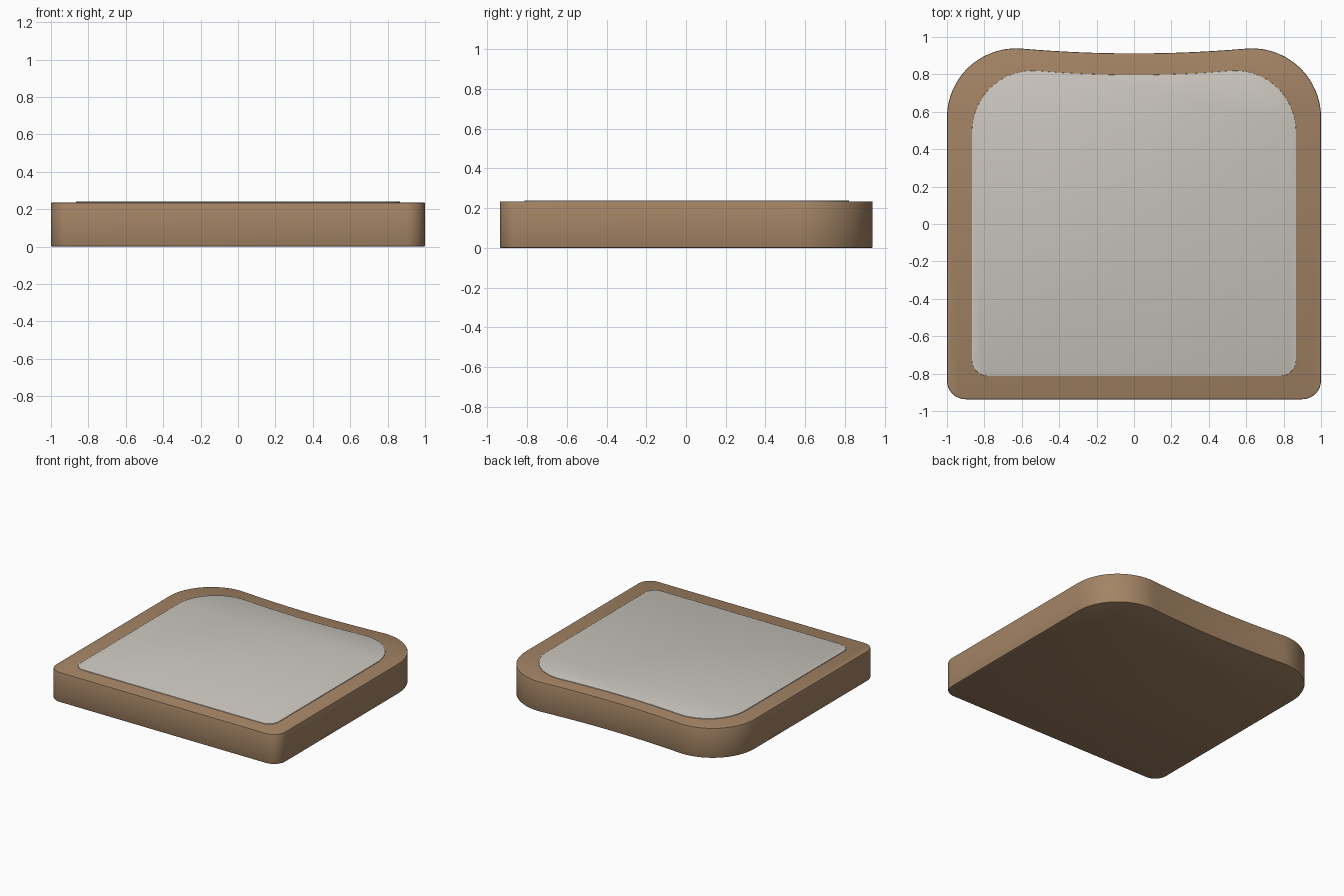
import bpy, bmesh
from math import sin, cos, radians

if "Cube" in bpy.data.objects:
    bpy.data.objects.remove(bpy.data.objects["Cube"])


def material(name, color):
    m = bpy.data.materials.new(name)
    m.diffuse_color = (*color, 1)
    m.use_nodes = True
    m.node_tree.nodes["Principled BSDF"].inputs["Base Color"].default_value = m.diffuse_color
    return m


def outline(w, bottom, top, dip, r_bottom, r_top):
    """Slice outline: small lower corners, large shoulders, dipped top edge."""
    half = []

    def arc(cx, cy, r, a0, a1, n):
        for i in range(n + 1):
            a = radians(a0 + (a1 - a0) * i / n)
            half.append((cx + r * cos(a), cy + r * sin(a)))

    arc(w - r_bottom, bottom + r_bottom, r_bottom, -90, 0, 8)
    arc(w - r_top, top - r_top, r_top, 0, 95, 20)
    x1, y1 = half[-1]
    for i in range(7, 0, -1):
        t = i / 8
        half.append((x1 * t, dip + (y1 - dip) * t * t))
    return half + [(0, dip)] + [(-x, y) for x, y in reversed(half)]


def slab(name, points, z0, z1, bevel, mat):
    bm = bmesh.new()
    face = bm.faces.new([bm.verts.new((x, y, z0)) for x, y in points])
    ext = bmesh.ops.extrude_face_region(bm, geom=[face])
    verts = [g for g in ext["geom"] if isinstance(g, bmesh.types.BMVert)]
    bmesh.ops.translate(bm, verts=verts, vec=(0, 0, z1 - z0))
    bmesh.ops.recalc_face_normals(bm, faces=bm.faces)
    # soften the top and bottom rims
    rims = [e for e in bm.edges if abs(e.verts[0].co.z - e.verts[1].co.z) < 1e-6]
    bmesh.ops.bevel(bm, geom=rims, offset=bevel, segments=2, profile=0.5,
                    affect='EDGES')
    me = bpy.data.meshes.new(name)
    bm.to_mesh(me)
    bm.free()
    me.materials.append(mat)
    ob = bpy.data.objects.new(name, me)
    bpy.context.collection.objects.link(ob)
    bpy.ops.object.select_all(action='DESELECT')
    bpy.context.view_layer.objects.active = ob
    ob.select_set(True)
    bpy.ops.object.shade_smooth_by_angle(angle=radians(30))
    return ob


# Brown crust, full thickness
slab("crust", outline(1.0, -0.937, 0.939, 0.912, 0.10, 0.37),
     0.0, 0.235, 0.006, material("crust_brown", (0.37, 0.23, 0.13)))

# Pale crumb set into the top, barely proud of the crust
slab("crumb", outline(0.866, -0.813, 0.82, 0.797, 0.085, 0.325),
     0.2, 0.24, 0.002, material("crumb_pale", (0.60, 0.57, 0.52)))
